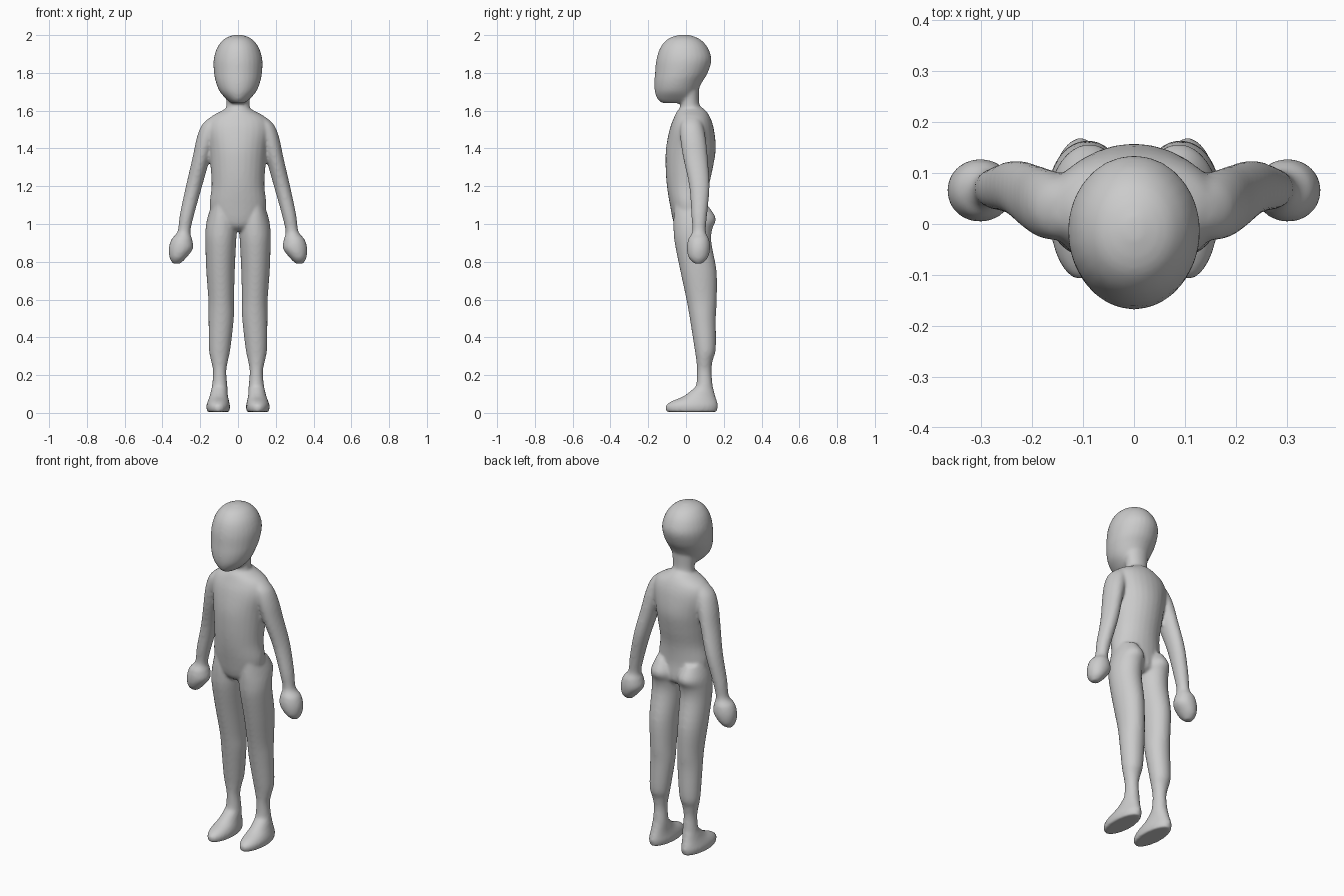
import bpy
import bmesh
import math

SIDES = 28   # vertices around each cross-section
STEPS = 4    # interpolated rings between two given sections

cube = bpy.data.objects.get("Cube")
if cube:
    bpy.data.objects.remove(cube, do_unlink=True)


def spline(a, b, c, d, t):
    """Catmull-Rom interpolation between b and c."""
    return 0.5 * (2 * b + (c - a) * t + (2 * a - 5 * b + 4 * c - d) * t * t
                  + (3 * b - a - 3 * c + d) * t ** 3)


def refine(rows):
    """Insert smooth in-between sections."""
    last = len(rows) - 1
    result = []
    for i in range(last):
        around = [rows[max(0, min(last, i + k))] for k in (-1, 0, 1, 2)]
        for step in range(STEPS):
            result.append([spline(*values, step / STEPS) for values in zip(*around)])
    result.append(rows[-1])
    return result


def loft(bm, rows, mirror=False):
    """Skin oval sections given as (height, inner x, outer x, front y, back y)."""
    for side in ((1, -1) if mirror else (1,)):
        rings = []
        for z, x_in, x_out, front, back in refine(rows):
            ring = []
            for k in range(SIDES):
                angle = math.tau * k / SIDES
                x = (x_in + x_out) / 2 + (x_out - x_in) / 2 * math.cos(angle)
                y = (front + back) / 2 + (back - front) / 2 * math.sin(angle)
                ring.append(bm.verts.new((side * x, y, z)))
            rings.append(ring)
        faces = [bm.faces.new(rings[0]), bm.faces.new(rings[-1])]
        for low, high in zip(rings, rings[1:]):
            for k in range(SIDES):
                n = (k + 1) % SIDES
                faces.append(bm.faces.new((low[k], low[n], high[n], high[k])))
        bmesh.ops.recalc_face_normals(bm, faces=faces)


def centred(rows):
    """Sections symmetric about the middle: (height, half width, front, back)."""
    return [(z, -half, half, front, back) for z, half, front, back in rows]


# Head: rounded skull, flat face and small chin
head = centred([
    (1.64, .035, -.125, .03),
    (1.66, .06, -.15, .05),
    (1.7, .096, -.165, .06),
    (1.75, .117, -.168, .085),
    (1.8, .127, -.164, .115),
    (1.87, .129, -.157, .135),
    (1.93, .112, -.138, .117),
    (1.97, .084, -.108, .085),
    (1.99, .054, -.075, .05),
    (2.002, .015, -.03, .01),
])

# Neck
neck = centred([
    (1.54, .08, -.03, .1),
    (1.6, .066, -.035, .085),
    (1.64, .062, -.03, .07),
    (1.72, .07, -.03, .07),
])

# Torso: sloping shoulders, chest, waist and hips
torso = centred([
    (.965, .05, -.03, .09),
    (1, .13, -.063, .12),
    (1.1, .15, -.085, .115),
    (1.2, .14, -.101, .122),
    (1.3, .145, -.108, .143),
    (1.4, .155, -.106, .158),
    (1.5, .172, -.087, .148),
    (1.56, .152, -.065, .13),
    (1.6, .085, -.045, .105),
    (1.62, .05, -.02, .08),
])

# Arm and hand
arm = [
    (.79, .305, .345, .045, .085),
    (.82, .275, .362, .015, .115),
    (.87, .238, .367, .004, .128),
    (.92, .243, .352, .012, .122),
    (.96, .252, .32, .033, .105),
    (1.05, .232, .308, .028, .112),
    (1.2, .19, .276, .017, .125),
    (1.35, .147, .241, -.015, .115),
    (1.45, .115, .22, -.03, .105),
    (1.52, .09, .194, -.03, .09),
    (1.56, .08, .155, -.015, .075),
]

# Leg: buttock, thigh, calf and ankle
leg = [
    (.08, .055, .145, .02, .15),
    (.14, .056, .138, .052, .142),
    (.22, .062, .132, .058, .135),
    (.28, .052, .144, .054, .142),
    (.34, .04, .154, .045, .158),
    (.5, .022, .156, .02, .158),
    (.6, .021, .157, .002, .163),
    (.75, .017, .168, -.03, .162),
    (.9, .01, .173, -.06, .135),
    (.97, .006, .172, -.066, .138),
    (1.03, .012, .163, -.066, .158),
    (1.1, .04, .14, -.06, .115),
]

# Foot: flat sole, low toe, instep rising to the ankle
foot = [
    (.005, .046, .163, -.104, .163),
    (.035, .042, .168, -.109, .17),
    (.06, .047, .161, -.08, .165),
    (.09, .053, .15, -.01, .155),
    (.14, .058, .138, .052, .142),
]

bm = bmesh.new()
for part in (head, neck, torso):
    loft(bm, part)
for part in (arm, leg, foot):
    loft(bm, part, mirror=True)
mesh = bpy.data.meshes.new("body")
bm.to_mesh(mesh)
bm.free()

body = bpy.data.objects.new("body", mesh)
bpy.context.collection.objects.link(body)

# Fuse the parts into one skin and soften the joins
fuse = body.modifiers.new("fuse", 'REMESH')
fuse.mode = 'VOXEL'
fuse.voxel_size = .008
fuse.use_smooth_shade = True
soften = body.modifiers.new("soften", 'SMOOTH')
soften.factor = .5
soften.iterations = 8

# Plain grey
grey = bpy.data.materials.new("plain grey")
grey.use_nodes = True
colour = (.6, .6, .6, 1)
grey.diffuse_color = colour
grey.node_tree.nodes["Principled BSDF"].inputs["Base Color"].default_value = colour
mesh.materials.append(grey)
mesh.shade_smooth()
